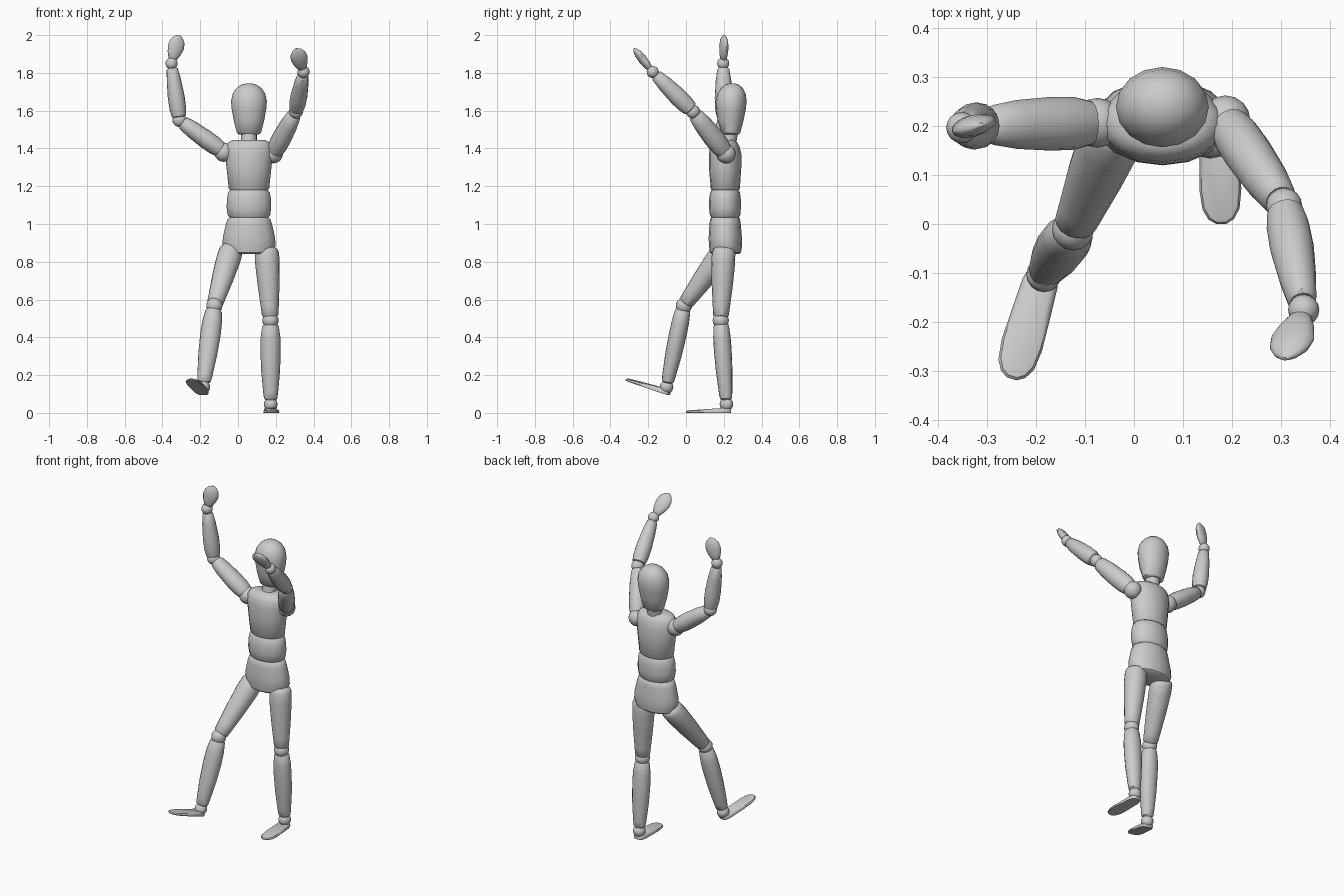
import bpy, bmesh
from math import cos, sin, pi, radians
from mathutils import Vector as V

N = 16


def finish(name, bm):
    bmesh.ops.recalc_face_normals(bm, faces=bm.faces[:])
    me = bpy.data.meshes.new(name)
    bm.to_mesh(me)
    bm.free()
    ob = bpy.data.objects.new(name, me)
    bpy.context.collection.objects.link(ob)
    bpy.ops.object.select_all(action='DESELECT')
    ob.select_set(True)
    bpy.context.view_layer.objects.active = ob
    bpy.ops.object.shade_smooth_by_angle(angle=radians(40))
    return ob


def skin(name, loops):
    """Bridge rings of points into a closed solid."""
    bm = bmesh.new()
    rings = [[bm.verts.new(p) for p in loop] for loop in loops]
    for a, b in zip(rings, rings[1:]):
        n = len(a)
        for i in range(n):
            j = (i + 1) % n
            bm.faces.new((a[i], a[j], b[j], b[i]))
    bm.faces.new(rings[0])
    bm.faces.new(rings[-1])
    return finish(name, bm)


def ellipse(c, u, v):
    return [c + u * cos(2 * pi * i / N) + v * sin(2 * pi * i / N) for i in range(N)]


def body(name, sections):
    """Upright part: sections are (z, half width, half depth, y centre)."""
    skin(name, [ellipse(V((0.058, y, z)), V((rx, 0, 0)), V((0, ry, 0)))
                for z, rx, ry, y in sections])


def limb(name, a, b, profile, hint=(1, 0, 0)):
    """Part along a-b: profile is (fraction, half width, half thickness)."""
    a, b = V(a), V(b)
    d = (b - a).normalized()
    v = d.cross(V(hint)).normalized()
    u = v.cross(d)
    skin(name, [ellipse(a.lerp(b, t), u * ru, v * rv) for t, ru, rv in profile])


def ball(name, c, r):
    bm = bmesh.new()
    bmesh.ops.create_uvsphere(bm, u_segments=N, v_segments=10, radius=r)
    bmesh.ops.translate(bm, verts=bm.verts[:], vec=V(c))
    finish(name, bm)


def foot(name, heel, toe):
    """Flat sole with a low, tapering upper."""
    heel, toe = V(heel), V(toe)
    d = toe - heel
    side = d.cross(V((0, 0, 1))).normalized()
    up = side.cross(d).normalized()
    half = [(0, .018), (.04, .03), (.15, .037), (.4, .04), (.7, .043),
            (.87, .038), (.96, .026), (1, .01)]
    outline = half + [(t, -w) for t, w in reversed(half)]

    def ring(k, lift):
        return [heel + d * (.5 + (t - .5) * (1 - (1 - k) * .3)) + side * w * k
                + up * lift * (.028 - .015 * t) for t, w in outline]
    skin(name, [ring(.95, 0), ring(1, .3), ring(.9, .8), ring(.7, 1)])


# Head, neck and trunk
body("head", [(1.475, .052, .042, .238), (1.482, .064, .050, .237), (1.55, .081, .069, .236),
              (1.61, .092, .079, .238), (1.65, .095, .082, .239), (1.69, .086, .075, .241),
              (1.72, .066, .058, .243), (1.738, .040, .036, .244), (1.745, .012, .011, .245)])
body("neck", [(1.42, .042, .042, .222), (1.49, .042, .042, .235)])
body("chest", [(1.18, .100, .072, .208), (1.187, .107, .077, .208), (1.30, .119, .086, .207),
               (1.37, .127, .086, .207), (1.41, .124, .078, .205), (1.432, .111, .066, .205),
               (1.445, .085, .05, .205)])
body("abdomen", [(1.033, .100, .072, .207), (1.045, .112, .08, .207), (1.085, .118, .085, .206),
                 (1.13, .117, .084, .206), (1.167, .110, .079, .207), (1.18, .099, .071, .207)])
body("pelvis", [(.84, .105, .07, .209), (.85, .128, .082, .209), (.885, .141, .088, .209),
                (.93, .138, .088, .208), (1.00, .122, .083, .207), (1.026, .113, .079, .207),
                (1.035, .100, .072, .207)])

# Limb profiles
thigh = [(-.03, .04, .04), (0, .056, .056), (.05, .064, .062), (.2, .065, .063),
         (.5, .058, .056), (.8, .048, .046), (.93, .044, .041), (.95, .036, .035)]
shin = [(.05, .036, .036), (.07, .044, .041), (.2, .052, .046), (.35, .054, .047),
        (.6, .050, .044), (.85, .040, .036), (.93, .035, .032), (.945, .027, .025)]
upper_arm = [(.06, .030, .033), (.08, .042, .046), (.2, .048, .054), (.4, .049, .055),
             (.7, .045, .050), (.9, .037, .041), (.93, .030, .033)]
forearm = [(.05, .028, .028), (.07, .038, .040), (.2, .044, .047), (.4, .045, .048),
           (.7, .038, .041), (.9, .030, .032), (.92, .024, .025)]
palm = [(.1, .012, .010), (.16, .024, .016), (.35, .037, .021), (.58, .046, .022),
        (.78, .041, .019), (.92, .026, .012), (1, .006, .004)]

# Legs: hip, knee, ankle, heel, toe
legs = {
    "left": ((.152, .2, .865), (.172, .184, .49), (.173, .214, .045),
             (.171, .238, 0), (.179, 0, 0)),
    "right": ((-.035, .205, .865), (-.125, -.011, .568), (-.184, -.103, .137),
              (-.183, -.09, .094), (-.25, -.318, .172)),
}
for s, (hip, knee, ankle, heel, toe) in legs.items():
    limb(s + "_thigh", hip, knee, thigh)
    ball(s + "_knee", knee, .043)
    limb(s + "_shin", knee, ankle, shin)
    ball(s + "_ankle", ankle, .036)
    foot(s + "_foot", heel, toe)

# Arms: shoulder, elbow, wrist, fingertip, arm width direction, hand width direction
arms = {
    "left": ((.187, .212, 1.372), (.307, .037, 1.595), (.347, -.176, 1.805),
             (.308, -.276, 1.928), (1, .5, 0), (1, .1, .2)),
    "right": ((-.075, .207, 1.38), (-.31, .202, 1.55), (-.352, .197, 1.85),
              (-.312, .203, 2.0), (0, 0, 1), (1, .3, 0)),
}
for s, (shoulder, elbow, wrist, tip, hint, hand_hint) in arms.items():
    ball(s + "_shoulder", shoulder, .051)
    limb(s + "_upper_arm", shoulder, elbow, upper_arm, hint)
    ball(s + "_elbow", elbow, .037)
    limb(s + "_forearm", elbow, wrist, forearm)
    ball(s + "_wrist", wrist, .032)
    limb(s + "_hand", wrist, tip, palm, hand_hint)
